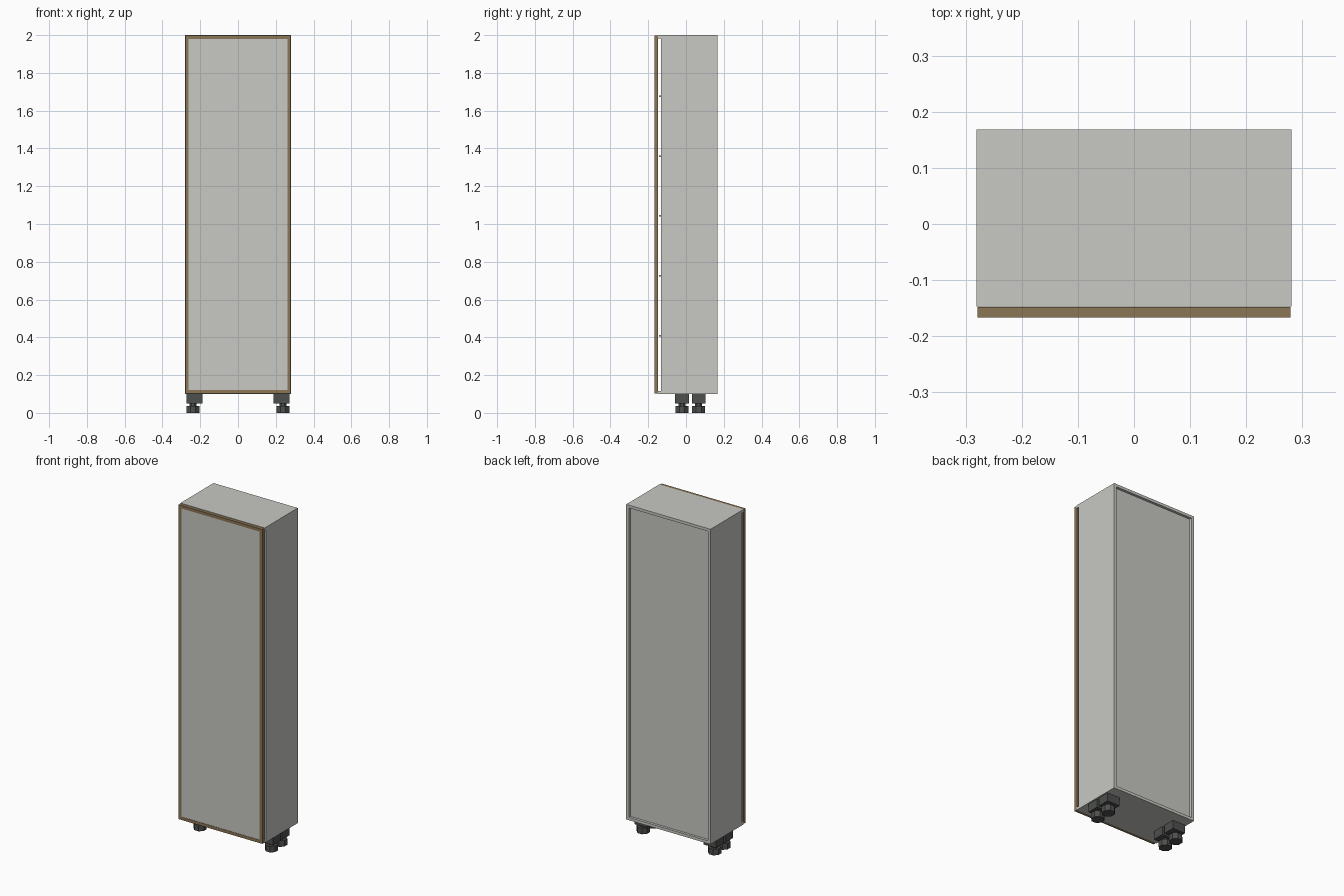
import bpy, math

if "Cube" in bpy.data.objects:
    bpy.data.objects.remove(bpy.data.objects["Cube"])


def mat(name, c):
    m = bpy.data.materials.new(name)
    m.diffuse_color = (*c, 1)
    m.use_nodes = True
    m.node_tree.nodes["Principled BSDF"].inputs["Base Color"].default_value = m.diffuse_color
    return m


GREY = mat("light_grey_panel", (0.58, 0.585, 0.55))
BROWN = mat("bronze_frame", (0.26, 0.18, 0.09))
DARK = mat("dark_plastic", (0.075, 0.08, 0.075))


def box(name, x, y, z, m):
    """Box from (min, max) ranges."""
    bpy.ops.mesh.primitive_cube_add(size=1, location=[(a + b) / 2 for a, b in (x, y, z)])
    o = bpy.context.object
    o.scale = [b - a for a, b in (x, y, z)]
    bpy.ops.object.transform_apply(location=False, rotation=False, scale=True)
    o.name = name
    o.data.materials.append(m)
    return o


def cyl(name, r, x, y, z, m, sides=8):
    bpy.ops.mesh.primitive_cylinder_add(
        vertices=sides, radius=r, depth=z[1] - z[0],
        location=(x, y, sum(z) / 2), rotation=(0, 0, math.pi / sides))
    o = bpy.context.object
    o.name = name
    o.data.materials.append(m)


W, T = 0.281, 0.017            # half width, board thickness
BACK, SIDE, FRONT = 0.168, -0.133, -0.147
Z0, Z1 = 0.1, 2.0

# Carcass: full-width top and bottom, sides set back to leave a finger gap
box("top_board", (-W, W), (FRONT, BACK), (Z1 - T, Z1), GREY)
box("bottom_board", (-W, W), (FRONT, BACK), (Z0, Z0 + T), GREY)
for s, n in ((-1, "left"), (1, "right")):
    box(n + "_side", sorted((s * W, s * (W - T))), (SIDE, BACK), (Z0 + T, Z1 - T), GREY)
box("back_panel", (-W + T, W - T), (0.147, 0.153), (Z0 + T, Z1 - T), GREY)

# Shelves
for i in range(1, 6):
    z = Z0 + 0.3165 * i - 0.007
    box(f"shelf_{i}", (-W + T, W - T), (FRONT + 0.003, 0.147), (z - 0.004, z + 0.004), GREY)

# Door: bronze frame around a grey panel
D, F = 0.279, 0.018
DY = (-0.167, FRONT - 0.0005)
for s, n in ((-1, "left"), (1, "right")):
    box("door_frame_" + n, sorted((s * D, s * (D - F))), DY, (Z0 + 0.002, Z1 - 0.002), BROWN)
box("door_frame_top", (-D + F, D - F), DY, (Z1 - 0.002 - F, Z1 - 0.002), BROWN)
box("door_frame_bottom", (-D + F, D - F), DY, (Z0 + 0.002, Z0 + 0.002 + F), BROWN)
box("door_panel", (-D + F, D - F), (-0.165, -0.149), (Z0 + 0.002 + F, Z1 - 0.002 - F), GREY)

# Feet: mounting block, thin stem, eight-sided foot
for s in (-1, 1):
    for y in (-0.021, 0.067):
        box("foot_block", sorted((s * 0.188, s * 0.273)), (y - 0.036, y + 0.036), (0.05, Z0), DARK)
        cyl("foot_stem", 0.02, s * 0.238, y, (0.036, 0.05), DARK)
        cyl("foot_pad", 0.037, s * 0.238, y, (0.0, 0.037), DARK)
